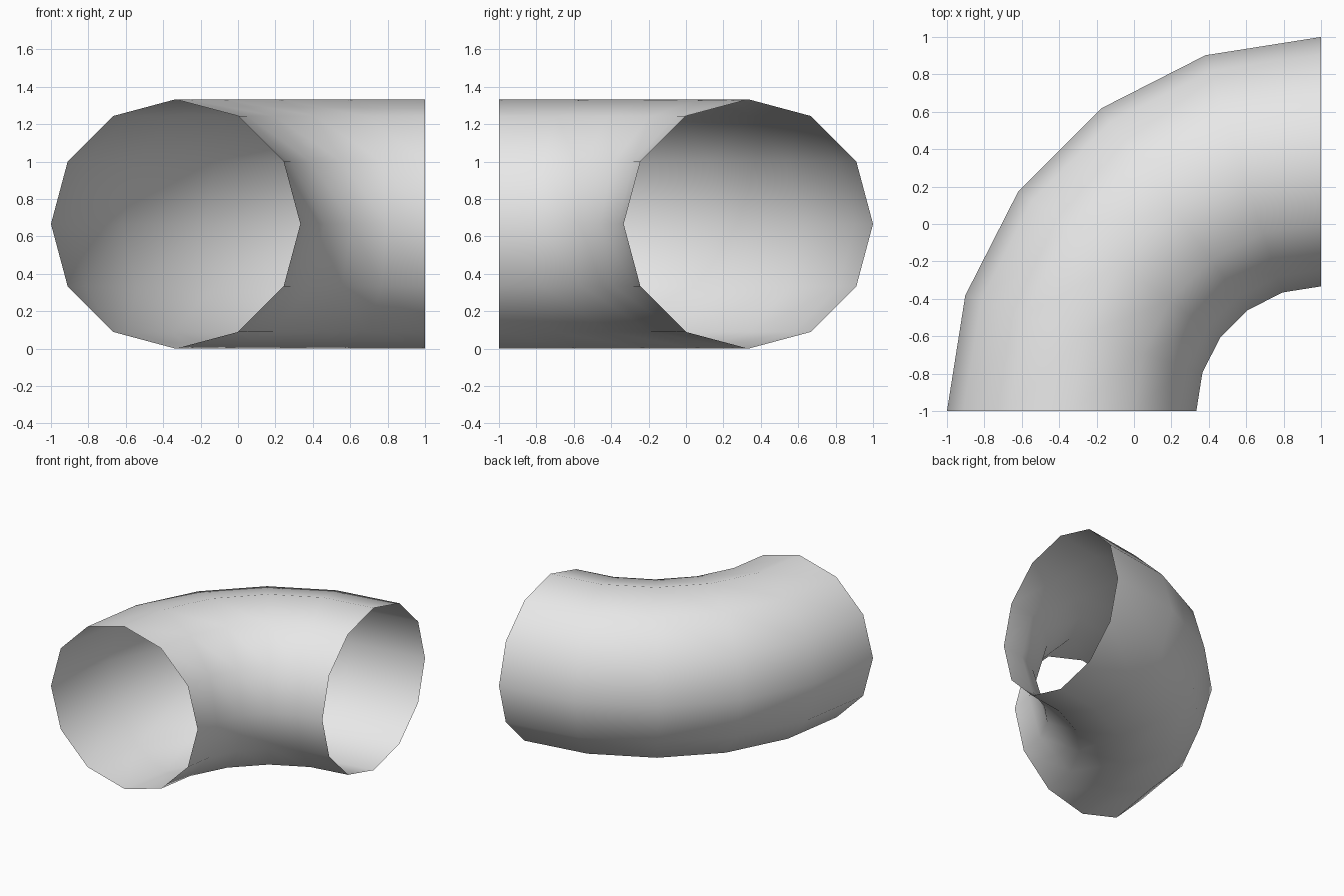
import bpy, bmesh
from math import radians
from mathutils import Matrix, Vector

cube = bpy.data.objects.get("Cube")
if cube:
    bpy.data.objects.remove(cube)

TUBE_RADIUS = 2 / 3
BEND_RADIUS = 4 / 3
SIDES = 12
BEND_STEPS = 5
BEND_CENTRE = Vector((1, -1, TUBE_RADIUS))

# Plain grey surface
grey = bpy.data.materials.new("light_grey")
grey.use_nodes = True
colour = (0.8, 0.8, 0.8, 1)
grey.diffuse_color = colour
grey.node_tree.nodes["Principled BSDF"].inputs["Base Color"].default_value = colour

# Round cross-section at the front opening
bm = bmesh.new()
start = BEND_CENTRE - Vector((BEND_RADIUS, 0, 0))
bmesh.ops.create_circle(bm, segments=SIDES, radius=TUBE_RADIUS,
                        matrix=Matrix.Translation(start) @ Matrix.Rotation(radians(90), 4, "X"))

# Sweep it through a quarter turn, leaving both ends open
bmesh.ops.spin(bm, geom=bm.verts[:] + bm.edges[:], cent=BEND_CENTRE, axis=(0, 0, 1),
               angle=radians(-90), steps=BEND_STEPS)

# Point every face away from the tube's centre line
bm.normal_update()
for face in bm.faces:
    face.smooth = True
    arm = face.calc_center_median() - BEND_CENTRE
    core = Vector((arm.x, arm.y, 0)).normalized() * BEND_RADIUS
    if face.normal.dot(arm - core) < 0:
        face.normal_flip()

mesh = bpy.data.meshes.new("pipe_elbow")
bm.to_mesh(mesh)
bm.free()
mesh.materials.append(grey)
elbow = bpy.data.objects.new("pipe_elbow", mesh)
bpy.context.collection.objects.link(elbow)
